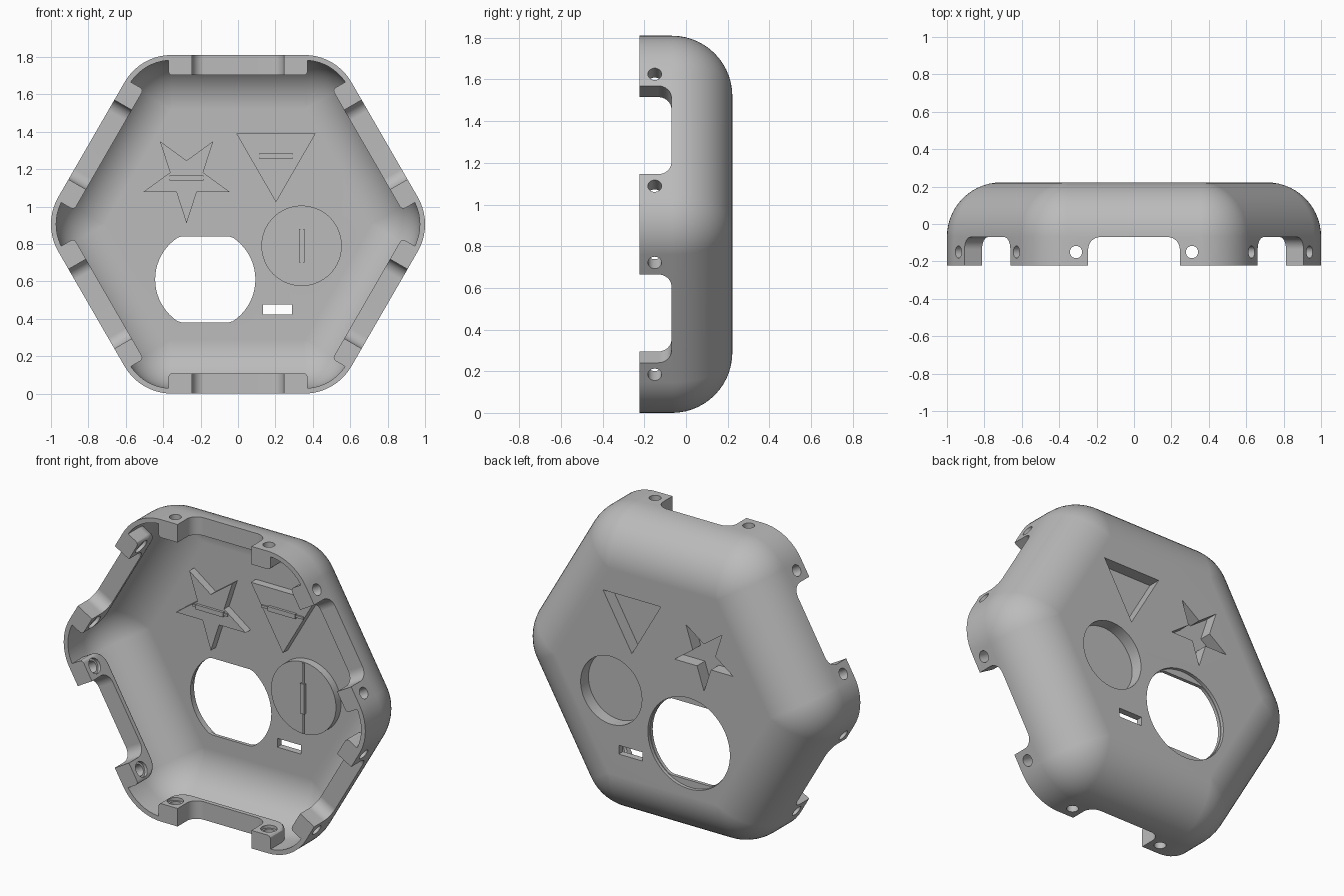
import bpy, bmesh, math
from math import cos, sin, pi, radians
from mathutils import Matrix, Vector

if "Cube" in bpy.data.objects:
    bpy.data.objects.remove(bpy.data.objects["Cube"])

MID = 0.905       # height of the hexagon's centre
CORE = 0.615      # apothem of the flat back hexagon
BACK = 0.2225     # half of the depth

grey = bpy.data.materials.new("plain_grey")
grey.use_nodes = True
grey.diffuse_color = (0.5, 0.5, 0.5, 1)
grey.node_tree.nodes["Principled BSDF"].inputs["Base Color"].default_value = (0.5, 0.5, 0.5, 1)


def finish(bm, name):
    bmesh.ops.remove_doubles(bm, verts=bm.verts, dist=1e-5)
    bmesh.ops.recalc_face_normals(bm, faces=bm.faces)
    mesh = bpy.data.meshes.new(name)
    bm.to_mesh(mesh)
    bm.free()
    mesh.materials.append(grey)
    obj = bpy.data.objects.new(name, mesh)
    bpy.context.collection.objects.link(obj)
    return obj


def skin(bm, rings):
    """Join rings of points into a closed solid."""
    rows = [[bm.verts.new(p) for p in ring] for ring in rings]
    for a, b in zip(rows, rows[1:]):
        for i in range(len(a)):
            j = (i + 1) % len(a)
            bm.faces.new((a[i], a[j], b[j], b[i]))
    bm.faces.new(rows[0])
    bm.faces.new(rows[-1])


def prisms(name, items):
    """Each item is (outline, start, end, frame)."""
    bm = bmesh.new()
    for pts, a, b, frame in items:
        skin(bm, [[frame @ Vector((u, v, w)) for u, v in pts] for w in (a, b)])
    return finish(bm, name)


def rounded_hexagon(r, y, steps=10):
    ring = []
    for k in range(6):
        c = CORE / cos(pi / 6)
        for i in range(steps + 1):
            a = radians(60 * k - 30 + 60 * i / steps)
            ring.append((c * cos(radians(60 * k)) + r * cos(a), y,
                         MID + c * sin(radians(60 * k)) + r * sin(a)))
    return ring


def bowl(name, r, front, back, steps=14):
    rings = [rounded_hexagon(r, front)]
    for i in range(steps + 1):
        t = pi / 2 * i / steps
        rings.append(rounded_hexagon(max(r * cos(t), 0), back - r + r * sin(t)))
    bm = bmesh.new()
    skin(bm, rings)
    return finish(bm, name)


def circle(x, y, r, n=24):
    return [(x + r * cos(2 * pi * i / n), y + r * sin(2 * pi * i / n)) for i in range(n)]


def tongue(half, front, back, r, n=8):
    """Rectangle with its two back corners rounded."""
    pts = [(-half, front), (half, front)]
    for side in (1, -1):
        for i in range(n + 1):
            t = pi / 2 * (i / n if side > 0 else 1 - i / n)
            pts.append((side * (half - r + r * cos(t)), back - r + r * sin(t)))
    return pts


def star(x, z, radii, n):
    """Polygon pointing down, its radii taken in turn."""
    return [(x + radii[i % len(radii)] * sin(2 * pi * i / n),
             z - radii[i % len(radii)] * cos(2 * pi * i / n)) for i in range(n)]


def box(x0, x1, z0, z1):
    return [(x0, z0), (x1, z0), (x1, z1), (x0, z1)]


def combine(target, tool, operation):
    tool.hide_render = True
    mod = target.modifiers.new(operation.lower(), "BOOLEAN")
    mod.operation, mod.solver, mod.object = operation, "EXACT", tool
    bpy.context.view_layer.objects.active = target
    bpy.ops.object.modifier_apply(modifier=mod.name)
    bpy.data.objects.remove(tool)


# Frames: six side walls (along, depth, outward), and the back plate (x, z, depth)
sides = [Matrix.Translation((0, 0, MID)) @ Matrix.Rotation(radians(60 * k), 4, "Y") for k in range(6)]
plate = Matrix(((1, 0, 0, 0), (0, 0, 1, 0), (0, 1, 0, 0), (0, 0, 0, 1)))

# Hollow shell
shell = bowl("hexagonal_shell", 0.29, -0.27, BACK)
combine(shell, bowl("cavity", 0.262, -0.4, 0.1825), "DIFFERENCE")

# Thickened mounting block on each side, with softened edges
blocks = prisms("mounting_blocks", [(tongue(0.372, -0.26, -0.03, 0.09), 0.797, 0.899, m) for m in sides])
soft = blocks.modifiers.new("soft", "BEVEL")
soft.width, soft.segments, soft.limit_method, soft.angle_limit = 0.02, 3, "ANGLE", radians(40)
combine(shell, blocks, "UNION")

# Star, triangle and disc pods: raised inside, sunken outside
def pods(wall):
    s, t = 0.243 - wall / cos(radians(72)), 0.245 - 2 * wall
    return [star(-0.275, 1.153, (s, s * 0.382), 10),
            star(0.203, 1.268, (t,), 3),
            circle(0.34, 0.79, 0.215 - wall, 64)]

combine(shell, prisms("pods", [(p, 0.135, 0.2, plate) for p in pods(0)]), "UNION")
combine(shell, prisms("pockets", [(p, 0.148, 0.3, plate) for p in pods(0.012)]), "DIFFERENCE")

# Notches, screw holes and their inner seats
combine(shell, prisms("notches", [(tongue(0.245, -0.4, -0.07, 0.065), 0.7, 1.0, m) for m in sides]), "DIFFERENCE")
for name, r, end in (("screw_holes", 0.033, 1.0), ("screw_seats", 0.045, 0.815)):
    combine(shell, prisms(name, [(circle(x, -0.15, r), 0.7, end, m)
                                 for m in sides for x in (-0.31, 0.31)]), "DIFFERENCE")

# Round opening with two inner flats, and the small slot
flats = [(x, 0.61 + max(-0.23, min(0.23, z - 0.61))) for x, z in circle(-0.175, 0.61, 0.268, 64)]
combine(shell, prisms("opening", [(flats, 0, 0.4, plate),
                                  (box(0.133, 0.29, 0.422, 0.475), 0, 0.4, plate)]), "DIFFERENCE")
combine(shell, prisms("opening_rim", [(circle(-0.175, 0.61, 0.272, 64), 0.203, 0.4, plate)]), "DIFFERENCE")

# Level front rim
combine(shell, prisms("rim_trim", [(box(-2, 2, -1, 3), -1, -BACK, plate)]), "DIFFERENCE")

# Thin ridge with a thicker bar across each pod
for name, x, z, reach, upright in (("star", -0.275, 1.153, 0.115, False),
                                   ("triangle", 0.203, 1.27, 0.14, False),
                                   ("disc", 0.341, 0.79, 0.212, True)):
    for part, long, thin, front in (("ridge", reach, 0.007, 0.127), ("bar", 0.09, 0.014, 0.12)):
        a, b = (thin, long) if upright else (long, thin)
        prisms(f"{name}_{part}", [(box(x - a, x + a, z - b, z + b), front, 0.14, plate)])

# Smooth shading with crisp edges
bpy.ops.object.select_all(action="DESELECT")
shell.select_set(True)
bpy.context.view_layer.objects.active = shell
bpy.ops.object.shade_smooth_by_angle(angle=radians(30))
weighted = shell.modifiers.new("even_normals", "WEIGHTED_NORMAL")
weighted.keep_sharp = True
